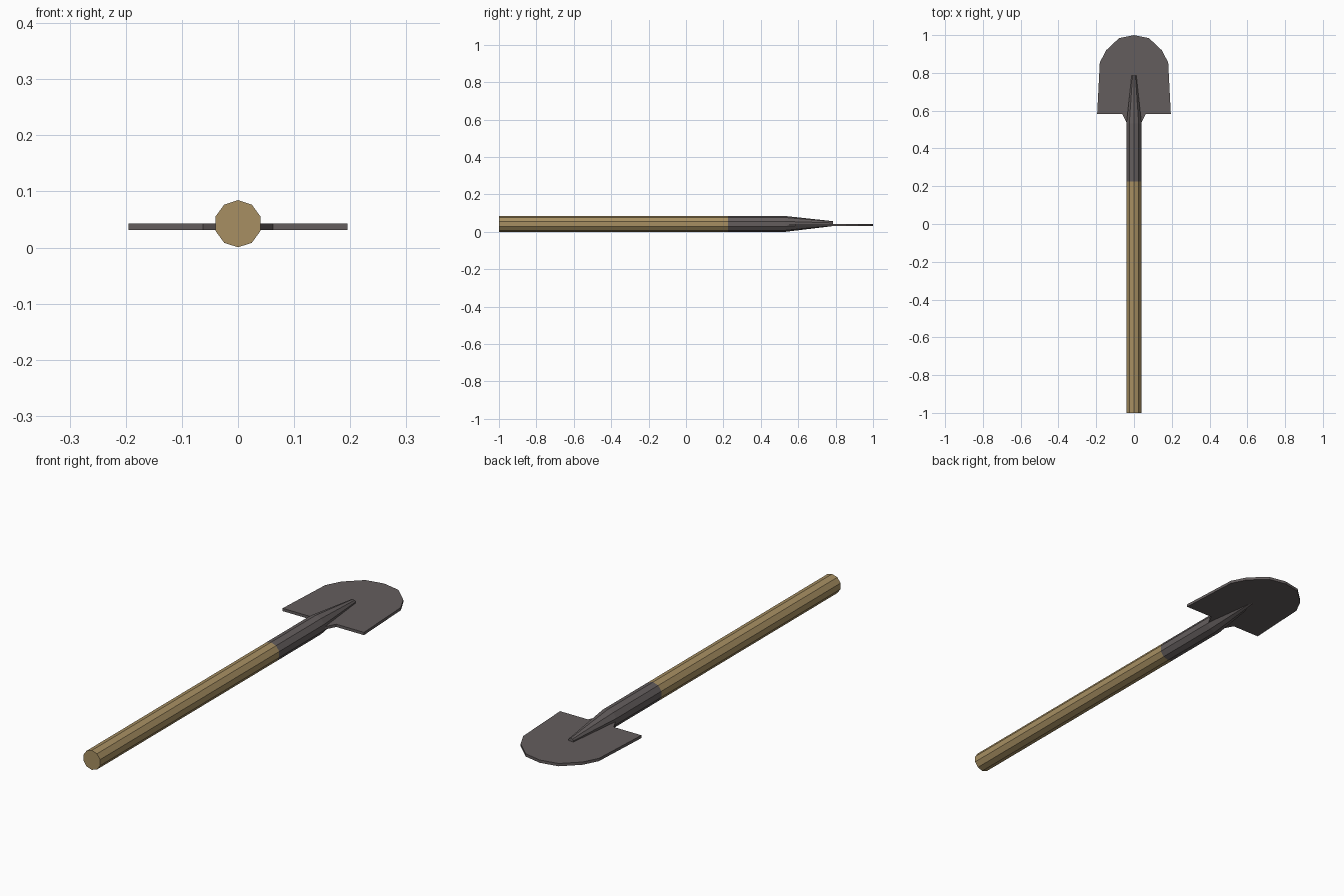
import bpy, bmesh, math

if "Cube" in bpy.data.objects:
    bpy.data.objects.remove(bpy.data.objects["Cube"])

SIDES = 10
AXIS_Z = 0.0425
R = 0.042


def material(name, rgb):
    m = bpy.data.materials.new(name)
    m.diffuse_color = (*rgb, 1)
    m.use_nodes = True
    m.node_tree.nodes["Principled BSDF"].inputs["Base Color"].default_value = m.diffuse_color
    return m


wood = material("wood", (0.385, 0.275, 0.122))
metal = material("dark metal", (0.127, 0.111, 0.111))


def finish(name, bm, mat):
    bmesh.ops.recalc_face_normals(bm, faces=bm.faces)
    me = bpy.data.meshes.new(name)
    bm.to_mesh(me)
    bm.free()
    me.materials.append(mat)
    ob = bpy.data.objects.new(name, me)
    bpy.context.collection.objects.link(ob)
    return ob


def rod(name, sections, mat):
    """Capped ten-sided rod along y; sections are (y, z centre, radius)."""
    bm = bmesh.new()
    rings = []
    for y, z, r in sections:
        ring = []
        for i in range(SIDES):
            a = math.pi / 2 + 2 * math.pi * i / SIDES
            ring.append(bm.verts.new((r * math.cos(a), y, z + r * math.sin(a))))
        rings.append(ring)
    for a, b in zip(rings, rings[1:]):
        for i in range(SIDES):
            j = (i + 1) % SIDES
            bm.faces.new((a[i], a[j], b[j], b[i]))
    bm.faces.new(rings[0])
    bm.faces.new(rings[-1])
    return finish(name, bm, mat)


# Wooden handle, and the metal socket tapering onto the blade
rod("handle", [(-1, AXIS_Z, R), (0.225, AXIS_Z, R)], wood)
rod("socket", [(0.225, AXIS_Z, R), (0.533, AXIS_Z, R), (0.787, 0.044, 0.013)], metal)

# Flat blade: mirrored half outline with a flared neck, extruded
half = [(0.037, 0.533), (0.062, 0.583), (0.195, 0.583), (0.181, 0.855),
        (0.148, 0.919), (0.079, 0.984)]
outline = half + [(0, 1.0)] + [(-x, y) for x, y in reversed(half)]
bm = bmesh.new()
face = bm.faces.new([bm.verts.new((x, y, 0.031)) for x, y in outline])
top = bmesh.ops.extrude_face_region(bm, geom=[face])["geom"]
bmesh.ops.translate(bm, vec=(0, 0, 0.012),
                    verts=[v for v in top if isinstance(v, bmesh.types.BMVert)])
finish("blade", bm, metal)
